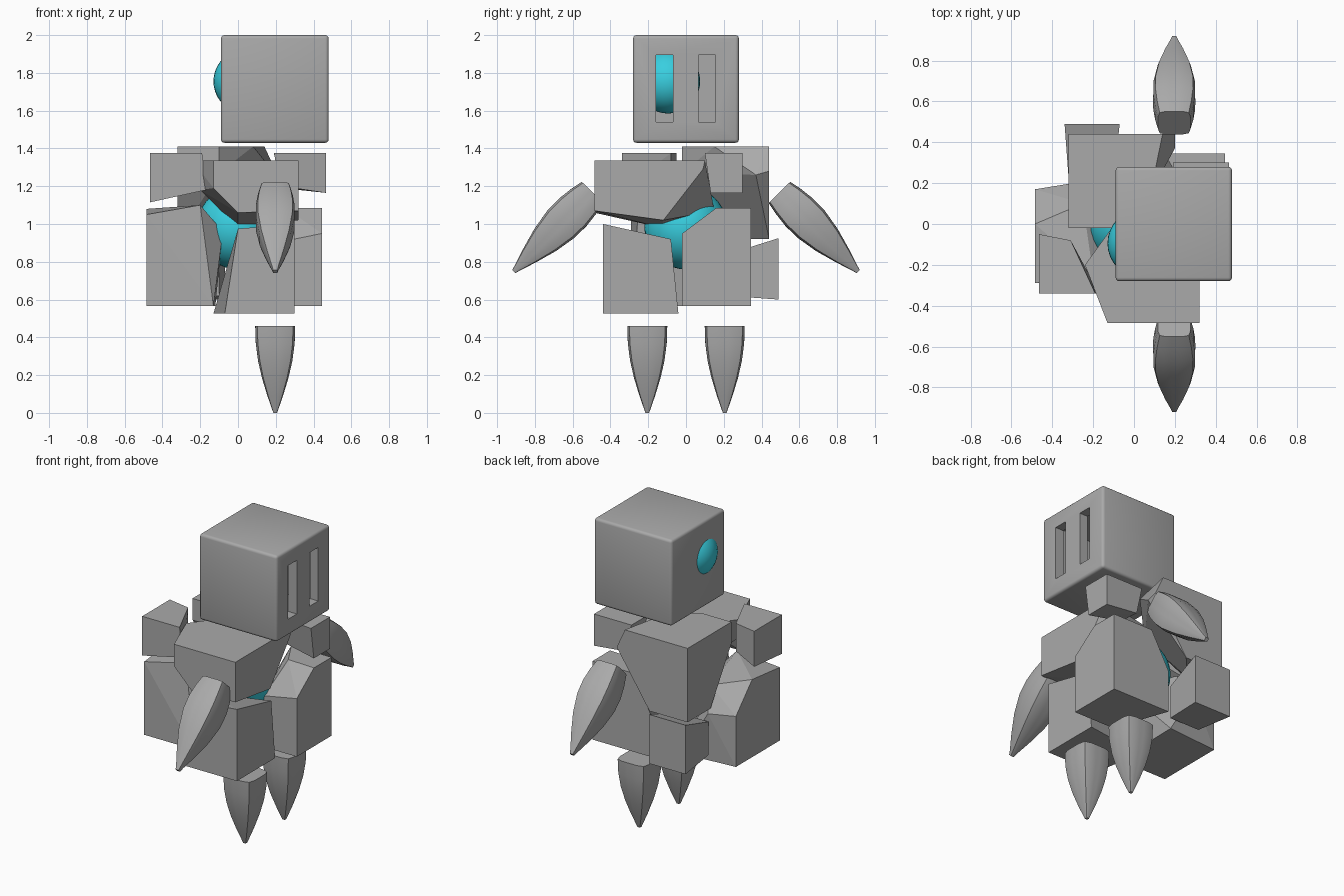
import bpy, bmesh, math
from mathutils import Vector

if "Cube" in bpy.data.objects:
    bpy.data.objects.remove(bpy.data.objects["Cube"])


def material(name, rgb):
    m = bpy.data.materials.new(name)
    m.diffuse_color = (*rgb, 1)
    m.use_nodes = True
    m.node_tree.nodes["Principled BSDF"].inputs["Base Color"].default_value = m.diffuse_color
    return m


STONE = material("grey stone", (0.40, 0.40, 0.40))
GLOW = material("cyan glow", (0.04, 0.62, 0.74))


def finish(name, bm, mat, smooth=None):
    bmesh.ops.recalc_face_normals(bm, faces=bm.faces)
    mesh = bpy.data.meshes.new(name)
    bm.to_mesh(mesh)
    bm.free()
    mesh.materials.append(mat)
    ob = bpy.data.objects.new(name, mesh)
    bpy.context.collection.objects.link(ob)
    if smooth:
        bpy.ops.object.select_all(action='DESELECT')
        ob.select_set(True)
        bpy.context.view_layer.objects.active = ob
        bpy.ops.object.shade_smooth_by_angle(angle=math.radians(smooth))
    return ob


def box(name, lo, hi, bevel=0):
    bm = bmesh.new()
    bmesh.ops.create_cube(bm, size=1)
    for v in bm.verts:
        v.co = [(l + h) / 2 + c * (h - l) for l, h, c in zip(lo, hi, v.co)]
    if bevel:
        bmesh.ops.bevel(bm, geom=bm.edges[:], offset=bevel, segments=3,
                        profile=0.5, affect='EDGES')
    return finish(name, bm, STONE, 35 if bevel else None)


def sphere(name, centre, radius):
    bm = bmesh.new()
    bmesh.ops.create_uvsphere(bm, u_segments=32, v_segments=20, radius=radius)
    bmesh.ops.translate(bm, verts=bm.verts, vec=centre)
    return finish(name, bm, GLOW, 40)


def chunk(name, points):
    """Faceted rock: the convex hull of a few corners."""
    bm = bmesh.new()
    for p in points:
        bm.verts.new(p)
    res = bmesh.ops.convex_hull(bm, input=bm.verts)
    loose = {g for g in res["geom_interior"] if isinstance(g, bmesh.types.BMVert)}
    bmesh.ops.delete(bm, geom=list(loose), context='VERTS')
    bmesh.ops.dissolve_limit(bm, angle_limit=math.radians(4),
                             verts=bm.verts[:], edges=bm.edges[:])
    return finish(name, bm, STONE)


def spike(name, base, tip, profile):
    """Tapered limb with a rounded-square section, from base to tip."""
    base, tip = Vector(base), Vector(tip)
    axis = tip - base
    side = Vector((1, 0, 0))
    up = axis.normalized().cross(side)
    bm = bmesh.new()
    rings, n = [], 20
    for t, r in profile:
        ring = []
        for i in range(n):
            a = 2 * math.pi * (i + 0.5) / n
            c, s = math.cos(a), math.sin(a)
            k = r / (abs(c) ** 6 + abs(s) ** 6) ** (1 / 6)
            ring.append(bm.verts.new(base + axis * t + side * c * k + up * s * k))
        rings.append(ring)
    for a, b in zip(rings, rings[1:]):
        for i in range(n):
            j = (i + 1) % n
            bm.faces.new((a[i], a[j], b[j], b[i]))
    bm.faces.new(rings[0])
    bm.faces.new(rings[-1])
    return finish(name, bm, STONE, 40)


# Head: hollow rounded cube with two eye slots on the +x face
head = box("head", (-0.09, -0.28, 1.43), (0.48, 0.28, 2.0), 0.018)
cutters = [box("head_cavity", (-0.04, -0.23, 1.48), (0.42, 0.23, 1.95)),
           box("eye_slot_a", (0.3, -0.16, 1.54), (0.6, -0.07, 1.895)),
           box("eye_slot_b", (0.3, 0.065, 1.54), (0.6, 0.155, 1.895))]
for c in cutters:
    c.hide_render = True
    mod = head.modifiers.new("cut", 'BOOLEAN')
    mod.operation, mod.solver, mod.object = 'DIFFERENCE', 'EXACT', c
    bpy.ops.object.select_all(action='DESELECT')
    bpy.context.view_layer.objects.active = head
    head.select_set(True)
    bpy.ops.object.modifier_apply(modifier=mod.name)
for c in cutters:
    bpy.data.objects.remove(c)

# Glowing orbs in the head and the body
sphere("eye_orb", (0.04, -0.095, 1.755), 0.17)
sphere("core_orb", (0, 0, 0.98), 0.22)

# Upper body rocks
chunk("front_upper_rock", [
    (-.13, -.485, 1.335), (.32, -.485, 1.335), (.32, .10, 1.335), (-.08, .02, 1.335),
    (-.24, -.2, 1.335), (-.2, -.25, 1.18), (-.13, -.485, 1.19), (0, -.485, 1.06),
    (.32, -.485, 1.07), (.32, -.12, 1.02), (0, -.13, .98), (.1, .15, 1.07),
    (.32, .09, 1.29)])
chunk("back_upper_rock", [
    (-.32, .44, 1.41), (.14, .44, 1.41), (.08, .15, 1.41), (-.1, -.02, 1.41),
    (-.32, -.02, 1.41), (.2, .44, 1.28), (.2, .37, 1.26), (-.32, -.02, 1.27),
    (-.1, -.02, 1.27), (-.04, .44, .92), (-.32, .44, .92), (-.32, .2, .92),
    (-.2, .26, .92)])
chunk("left_upper_rock", [
    (-.465, -.34, 1.375), (-.465, -.05, 1.375), (-.31, -.08, 1.375), (-.19, -.34, 1.375),
    (-.465, -.34, 1.115), (-.465, -.05, 1.14), (-.31, -.08, 1.19), (-.17, -.34, 1.18)])
chunk("right_upper_rock", [
    (.465, .10, 1.375), (.465, .30, 1.375), (.19, .30, 1.375), (.19, .13, 1.375),
    (.465, .13, 1.165), (.465, .30, 1.165), (.23, .30, 1.19), (.23, .15, 1.2)])

# Lower body rocks
chunk("front_lower_rock", [
    (-.07, -.44, .525), (.3, -.44, .525), (.3, -.04, .525), (-.13, -.10, .525),
    (0, -.44, .975), (.3, -.44, 1.0), (.3, -.08, .92), (0, -.25, .95)])
chunk("right_lower_rock", [
    (.02, .345, .565), (.445, .345, .565), (.445, -.02, .565), (.15, -.02, .565),
    (.15, .345, 1.085), (.445, .345, 1.085), (.445, .16, 1.085), (.25, .17, 1.085),
    (.445, -.02, .95), (.2, -.01, .9), (.02, .345, .85)])
chunk("left_lower_rock", [
    (-.485, .17, .565), (-.485, -.29, .565), (-.13, -.29, .565), (-.12, .2, .565),
    (-.485, -.29, 1.05), (-.485, 0, 1.08), (-.485, .17, .9), (-.2, -.25, 1.1),
    (-.25, .1, 1.02), (-.08, -.16, .96), (-.3, .2, .88)])
chunk("back_lower_rock", [
    (-.34, .49, .6), (-.07, .49, .6), (-.34, .49, .925), (-.07, .49, .925),
    (-.32, .22, .62), (-.1, .22, .62), (-.32, .22, .84), (-.1, .22, .84)])

# Floating arms and legs, mirrored front to back
LEG = [(0, .106), (.2, .103), (.4, .091), (.6, .07), (.8, .042), (.95, .018), (1, .01)]
ARM = [(0, .08), (.12, .094), (.25, .103), (.4, .102), (.6, .082), (.8, .049),
       (.95, .02), (1, .012)]
for s, label in ((-1, "front"), (1, "back")):
    spike(label + "_leg", (.197, s * .205, .46), (.197, s * .205, 0), LEG)
    spike(label + "_arm", (.197, s * .495, 1.167), (.197, s * .912, .748), ARM)
